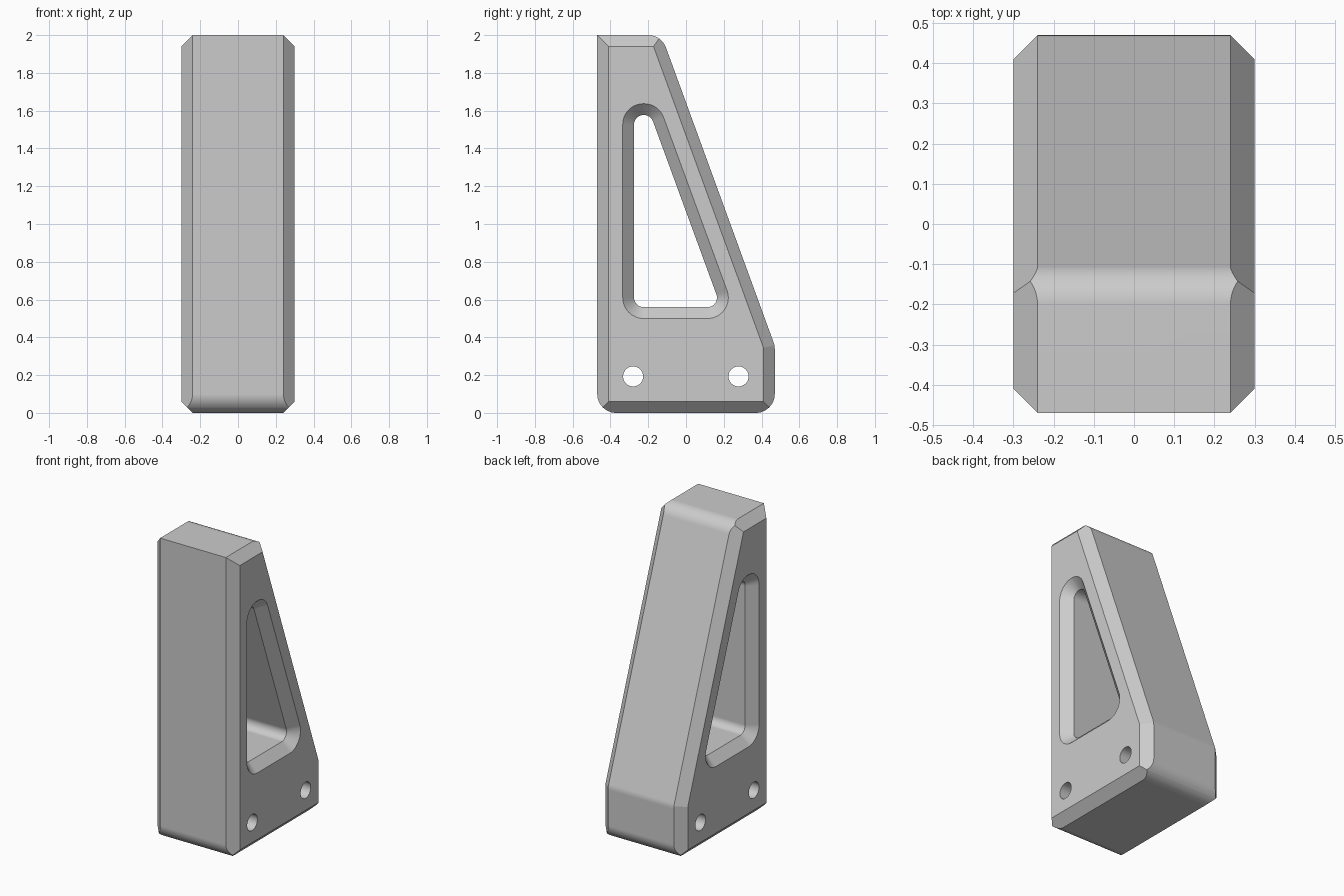
import bpy, bmesh, math
from mathutils import Vector

if "Cube" in bpy.data.objects:
    bpy.data.objects.remove(bpy.data.objects["Cube"], do_unlink=True)

HALF, CHAMFER, FILLET, STEPS = 0.3, 0.06, 0.1, 12

# Side profile, anticlockwise in (y, z); the last corner stays sharp
PROFILE = [(-0.47, 0), (0.47, 0), (0.47, 0.356), (-0.13, 2), (-0.47, 2)]
# Arc centres of the triangular window
WINDOW = [(-0.225, 0.61), (0.114, 0.61), (-0.222, 1.527), (-0.225, 1.527)]


def outline(points, offset, rounded=()):
    """Offset a polygon outward, with arcs at the rounded corners."""
    pts = [Vector(p) for p in points]
    result = []
    for i, p in enumerate(pts):
        into, out = p - pts[i - 1], pts[(i + 1) % len(pts)] - p
        n0 = Vector((into.y, -into.x)).normalized()
        n1 = Vector((out.y, -out.x)).normalized()
        if i in rounded:
            start = math.atan2(n0.y, n0.x)
            turn = math.acos(max(-1, min(1, n0.dot(n1))))
            count = max(2, round(turn / (math.pi / 2) * STEPS))
            for k in range(count + 1):
                a = start + turn * k / count
                result.append(p + offset * Vector((math.cos(a), math.sin(a))))
        else:
            result.append(p + (n0 + n1) * offset / (1 + n0.dot(n1)))
    return result


def loft(name, sections):
    """Skin matching (x, outline) sections into a closed solid."""
    bm = bmesh.new()
    loops = [[bm.verts.new((x, p.x, p.y)) for p in pts] for x, pts in sections]
    for a, b in zip(loops, loops[1:]):
        for i in range(len(a)):
            j = (i + 1) % len(a)
            bm.faces.new((a[i], a[j], b[j], b[i]))
    bm.faces.new(loops[0])
    bm.faces.new(loops[-1])
    bmesh.ops.recalc_face_normals(bm, faces=bm.faces)
    mesh = bpy.data.meshes.new(name)
    bm.to_mesh(mesh)
    bm.free()
    obj = bpy.data.objects.new(name, mesh)
    bpy.context.collection.objects.link(obj)
    return obj


def combine(target, tool, operation):
    tool.hide_render = True
    bpy.context.view_layer.objects.active = target
    mod = target.modifiers.new(operation.title(), 'BOOLEAN')
    mod.operation, mod.object, mod.solver = operation, tool, 'EXACT'
    bpy.ops.object.modifier_apply(modifier=mod.name)
    bpy.data.objects.remove(tool, do_unlink=True)


# Chamfered wedge body
side = HALF - CHAMFER
full, inset = outline(PROFILE, 0), outline(PROFILE, -CHAMFER)
body = loft("wedge_bracket", [(-HALF, inset), (-side, full), (side, full), (HALF, inset)])

# Round the corners that run across the width
rounding = outline(outline(PROFILE, -FILLET), FILLET, range(4))
combine(body, loft("rounding_tool", [(-1, rounding), (1, rounding)]), 'INTERSECT')

# Triangular window with chamfered rims
window = [(x, outline(WINDOW, r, range(4))) for x, r in
          ((-HALF - 0.02, 0.13), (-side, 0.05), (side, 0.05), (HALF + 0.02, 0.13))]
combine(body, loft("window_cutter", window), 'DIFFERENCE')

# Two through holes near the base
for y in (-0.28, 0.278):
    ring = [Vector((y + 0.053 * math.cos(a), 0.193 + 0.053 * math.sin(a)))
            for a in (math.tau * k / 48 for k in range(48))]
    combine(body, loft("hole_cutter", [(-1, ring), (1, ring)]), 'DIFFERENCE')

# Plain grey finish
grey = bpy.data.materials.new("plain grey")
grey.use_nodes = True
colour = (0.6, 0.6, 0.6, 1)
grey.diffuse_color = colour
grey.node_tree.nodes["Principled BSDF"].inputs["Base Color"].default_value = colour
body.data.materials.clear()
body.data.materials.append(grey)
for face in body.data.polygons:
    face.material_index = 0

# Smooth the fillets while keeping the flats crisp
bpy.ops.object.select_all(action='DESELECT')
body.select_set(True)
bpy.context.view_layer.objects.active = body
bpy.ops.object.shade_smooth_by_angle(angle=math.radians(14))
weighted = body.modifiers.new("Weighted normals", 'WEIGHTED_NORMAL')
weighted.keep_sharp = True
